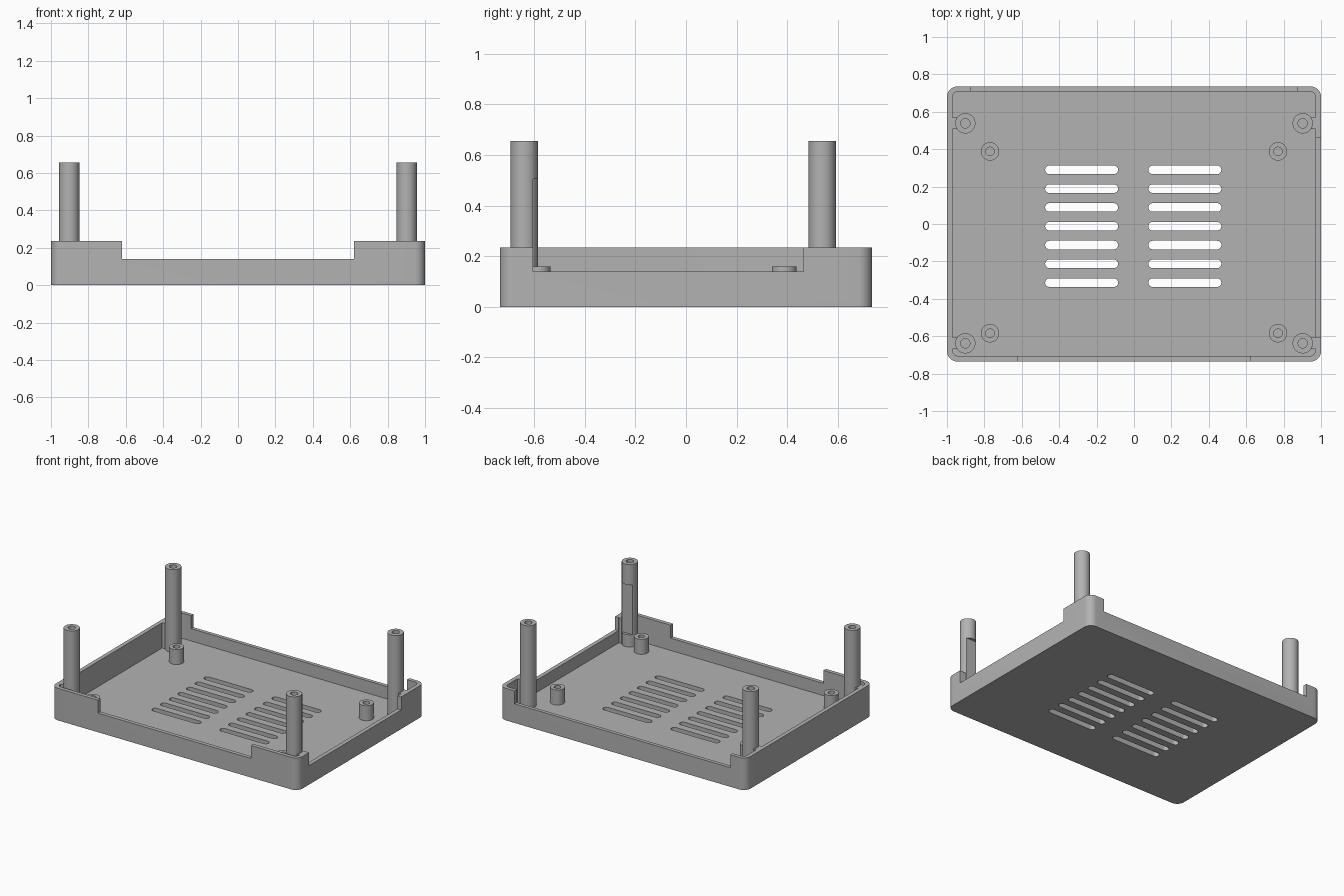
import bpy, bmesh
from math import pi, sin, cos

if "Cube" in bpy.data.objects:
    bpy.data.objects.remove(bpy.data.objects["Cube"], do_unlink=True)

grey = bpy.data.materials.new("Matte Grey")
grey.use_nodes = True
grey.diffuse_color = (0.45, 0.45, 0.45, 1)
grey.node_tree.nodes["Principled BSDF"].inputs["Base Color"].default_value = grey.diffuse_color

FLOOR, RIM, SILL, POST_TOP = 0.05, 0.235, 0.14, 0.655


def finish(name, bm):
    bmesh.ops.remove_doubles(bm, verts=bm.verts, dist=1e-5)
    bmesh.ops.recalc_face_normals(bm, faces=bm.faces)
    mesh = bpy.data.meshes.new(name)
    bm.to_mesh(mesh)
    bm.free()
    mesh.materials.append(grey)
    ob = bpy.data.objects.new(name, mesh)
    bpy.context.collection.objects.link(ob)
    return ob


def prisms(name, boxes, z0, z1, r=0.0, steps=8):
    """Upright prisms with rounded corners, one for each (x0, x1, y0, y1)."""
    bm = bmesh.new()
    for x0, x1, y0, y1 in boxes:
        centres = [(x1 - r, y1 - r), (x0 + r, y1 - r), (x0 + r, y0 + r), (x1 - r, y0 + r)]
        pts = []
        for i, (cx, cy) in enumerate(centres):
            for k in range(steps + 1 if r else 1):
                a = (i + k / steps) * pi / 2
                pts.append((cx + r * cos(a), cy + r * sin(a), z0))
        face = bm.faces.new([bm.verts.new(p) for p in pts])
        top = bmesh.ops.extrude_face_region(bm, geom=[face], use_keep_orig=True)
        moved = [v for v in top["geom"] if isinstance(v, bmesh.types.BMVert)]
        bmesh.ops.translate(bm, verts=moved, vec=(0, 0, z1 - z0))
    return finish(name, bm)


def cut(ob, cutter):
    cutter.hide_render = True
    mod = ob.modifiers.new("Cut", "BOOLEAN")
    mod.operation, mod.solver, mod.object = "DIFFERENCE", "EXACT", cutter
    bpy.context.view_layer.objects.active = ob
    bpy.ops.object.modifier_apply(modifier=mod.name)
    bpy.data.objects.remove(cutter, do_unlink=True)


def smooth(ob):
    bpy.ops.object.select_all(action="DESELECT")
    ob.select_set(True)
    bpy.context.view_layer.objects.active = ob
    bpy.ops.object.shade_smooth_by_angle(angle=pi / 6)


def hollow_post(name, x, y, radius, bore, top):
    """Round post with a blind screw hole."""
    bm = bmesh.new()
    base = FLOOR - 0.01
    profile = [(0, base), (radius, base), (radius, top), (bore, top), (bore, FLOOR + 0.01), (0, FLOOR + 0.01)]
    verts = [bm.verts.new((x + r, y, z)) for r, z in profile]
    edges = [bm.edges.new(pair) for pair in zip(verts, verts[1:])]
    bmesh.ops.spin(bm, geom=verts + edges, cent=(x, y, 0), axis=(0, 0, 1),
                   angle=2 * pi, steps=40)
    return finish(name, bm)


# Tray: rounded slab hollowed out to leave thin walls
tray = prisms("tray", [(-1, 1, -0.735, 0.735)], 0, RIM, 0.055)
cut(tray, prisms("cavity", [(-0.97, 0.97, -0.706, 0.708)], FLOOR, 1, 0.03))

# Lowered wall openings at the front, back and one side
cut(tray, prisms("front_opening", [(-0.62, 0.62, -0.8, -0.65)], SILL, 1))
cut(tray, prisms("back_opening", [(-0.875, 0.875, 0.65, 0.8)], SILL, 1))
SIDE = (0.84, 1.1, -0.605, 0.463)
cut(tray, prisms("side_opening", [SIDE], SILL, 1))

# Two columns of ventilation slots through the floor
slots = [(x - 0.195, x + 0.195, y - 0.023, y + 0.023)
         for x in (-0.28, 0.272)
         for y in [-0.012 + 0.1005 * i for i in range(-3, 4)]]
cut(tray, prisms("vent_slots", slots, -0.1, 0.1, 0.023))
smooth(tray)

# Tall corner posts with wall ribs, and short board standoffs
for side, s in (("left", 1), ("right", -1)):
    for end, post_y, stand_y in (("front", -0.638, -0.584), ("back", 0.538, 0.388)):
        post = hollow_post(f"{end}_{side}_post", s * 0.902, post_y, 0.054, 0.025, POST_TOP)
        if (end, side) == ("front", "left"):
            cut(post, prisms("post_relief", [SIDE], SILL, 0.505))
        smooth(post)
        xs = sorted((s * 0.943, s * 0.97))
        prisms(f"{end}_{side}_rib", [(*xs, post_y - 0.031, post_y + 0.031)], FLOOR, RIM)
        smooth(hollow_post(f"{end}_{side}_standoff", s * 0.77, stand_y, 0.049, 0.023, 0.16))
